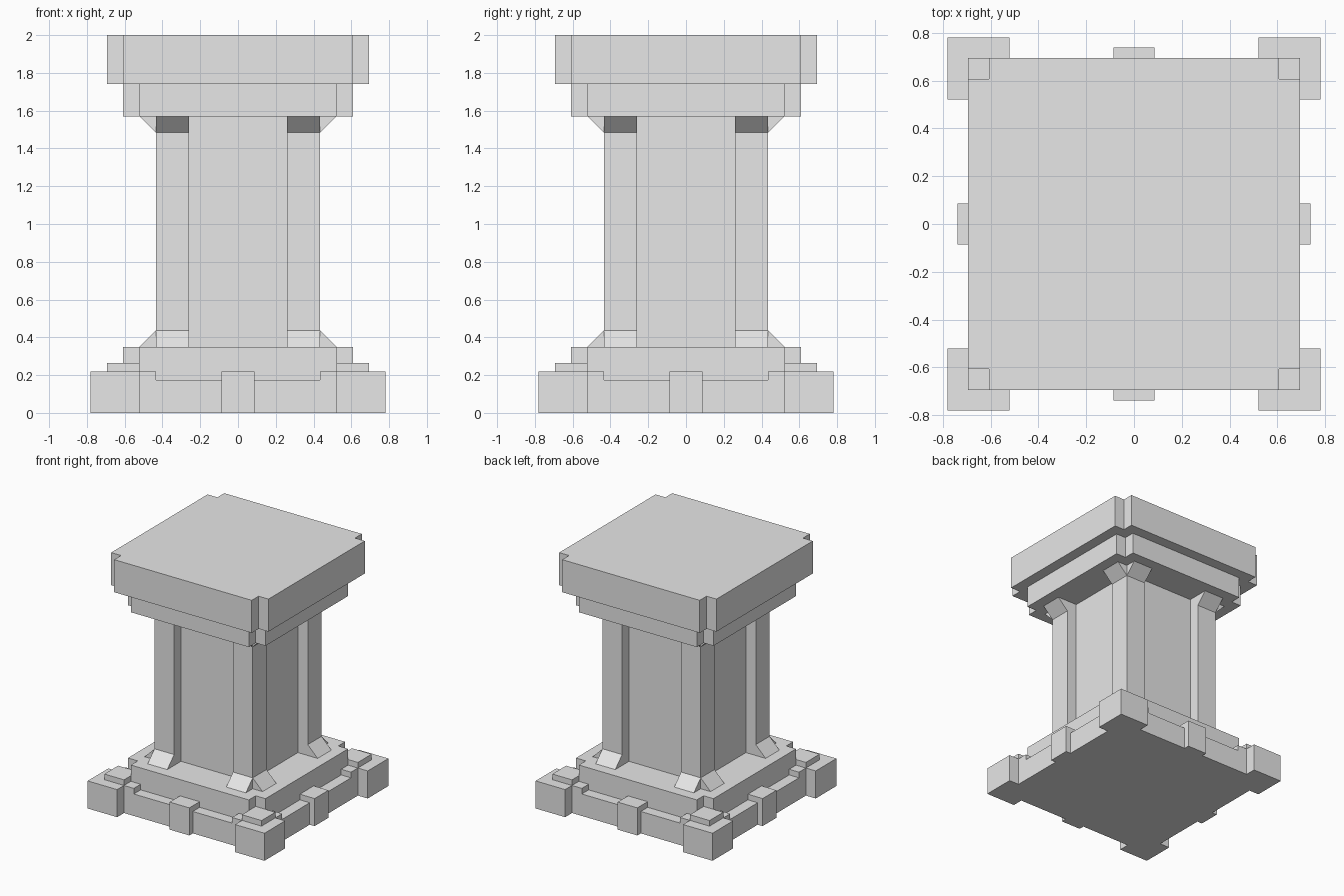
import bpy
import bmesh
from math import radians
from mathutils import Matrix

cube = bpy.data.objects.get("Cube")
if cube:
    bpy.data.objects.remove(cube, do_unlink=True)

stone = bpy.data.materials.new("grey_stone")
stone.use_nodes = True
stone.diffuse_color = (0.8, 0.8, 0.8, 1)
stone.node_tree.nodes["Principled BSDF"].inputs["Base Color"].default_value = (0.8, 0.8, 0.8, 1)

U = 0.0868  # grid step shared by every part
SLAB, FOOT, CAP, TIER = 0.175, 0.22, 0.265, 0.35
NECK, SHELF, TOP = 1.57, 1.74, 2.0


def prism(name, outline, low, high, matrix=None):
    """Extrude a flat outline from low to high, then place it."""
    bm = bmesh.new()
    face = bm.faces.new([bm.verts.new((x, y, low)) for x, y in outline])
    grown = bmesh.ops.extrude_face_region(bm, geom=[face])
    verts = [g for g in grown["geom"] if isinstance(g, bmesh.types.BMVert)]
    bmesh.ops.translate(bm, verts=verts, vec=(0, 0, high - low))
    if matrix:
        bm.transform(matrix)
    bmesh.ops.recalc_face_normals(bm, faces=bm.faces)
    mesh = bpy.data.meshes.new(name)
    bm.to_mesh(mesh)
    bm.free()
    mesh.materials.append(stone)
    obj = bpy.data.objects.new(name, mesh)
    bpy.context.collection.objects.link(obj)
    return obj


def box(name, x0, x1, y0, y1, low, high, matrix=None):
    return prism(name, [(x0, y0), (x1, y0), (x1, y1), (x0, y1)], low, high, matrix)


def notched(name, outer, inner, low, high):
    """Square tier with a small square cut from each corner."""
    outline = []
    for sx, sy in ((1, 1), (-1, 1), (-1, -1), (1, -1)):
        corner = [(sx * outer, sy * inner), (sx * inner, sy * inner), (sx * inner, sy * outer)]
        outline += corner if sx * sy > 0 else corner[::-1]
    return prism(name, outline, low, high)


# Stacked tiers
box("base_slab", -8 * U, 8 * U, -8 * U, 8 * U, 0, SLAB)
notched("base_tier", 7 * U, 6 * U, SLAB, TIER)
notched("capital_tier", 7 * U, 6 * U, NECK, SHELF)
notched("capital_slab", 8 * U, 7 * U, SHELF, TOP)

# Shaft core, recessed between the corner posts
box("shaft_core", -4 * U, 4 * U, -4 * U, 4 * U, TIER, NECK)

# Maps a (depth, height) profile swept along x
SIDEWAYS = Matrix(((0, 0, 1, 0), (1, 0, 0, 0), (0, 1, 0, 0), (0, 0, 0, 1)))

for i in range(4):
    turn = Matrix.Rotation(radians(90 * i), 4, "Z")
    # Corner post and corner foot
    box("corner_post", 3 * U, 5 * U, 3 * U, 5 * U, TIER, NECK, turn)
    box("corner_foot", 6 * U, 9 * U, 6 * U, 9 * U, 0, FOOT, turn)
    box("corner_foot_cap", 6 * U, 8 * U, 6 * U, 8 * U, FOOT, CAP, turn)
    # Middle block on each side
    box("middle_block", -U, U, 7 * U, 8.5 * U, 0, FOOT, turn)
    for side in (-1, 1):
        a, b = sorted((side * 5 * U, side * 6 * U))
        box("foot_ledge", a, b, 7 * U, 8 * U, SLAB, FOOT, turn)
        # Sloped braces at the foot and head of each post face
        a, b = sorted((side * 3 * U, side * 5 * U))
        for name, z, step in (("lower_brace", TIER, U), ("upper_brace", NECK, -U)):
            profile = [(5 * U, z), (6 * U, z), (5 * U, z + step)]
            prism(name, profile, a, b, turn @ SIDEWAYS)
